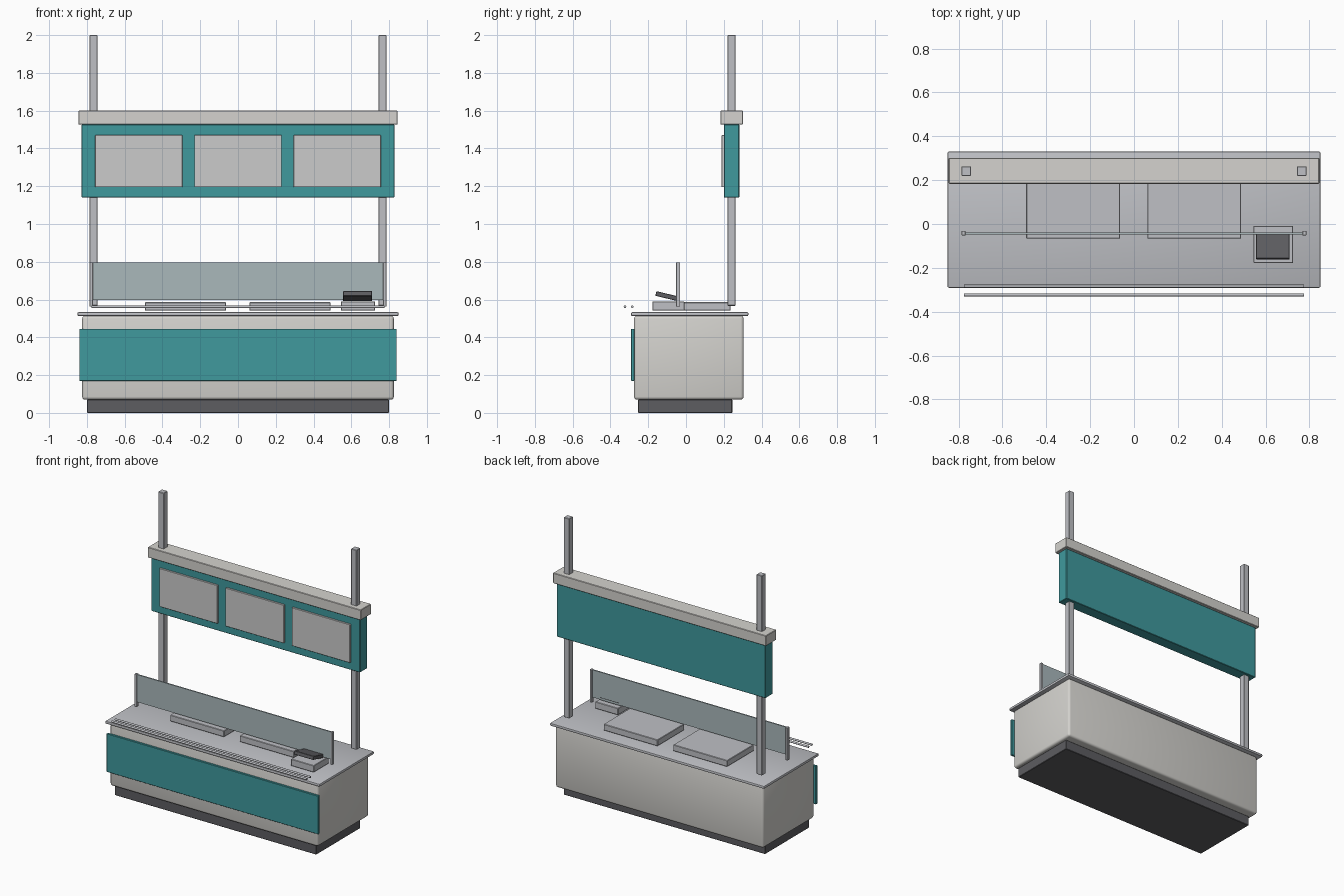
import bpy, bmesh, math

if "Cube" in bpy.data.objects:
    bpy.data.objects.remove(bpy.data.objects["Cube"])


def material(name, rgb):
    m = bpy.data.materials.new(name)
    m.diffuse_color = (*rgb, 1)
    m.use_nodes = True
    m.node_tree.nodes["Principled BSDF"].inputs["Base Color"].default_value = m.diffuse_color
    return m


TEAL = material("teal", (0.05, 0.32, 0.34))
CREAM = material("warm_white", (0.66, 0.65, 0.62))
PANEL = material("menu_white", (0.70, 0.70, 0.67))
DARK = material("charcoal", (0.11, 0.11, 0.12))
STEEL = material("steel", (0.52, 0.53, 0.56))
GLASS = material("glass", (0.40, 0.48, 0.50))


def finish(ob, mat):
    ob.data.materials.append(mat)
    bpy.ops.object.select_all(action='DESELECT')
    ob.select_set(True)
    bpy.context.view_layer.objects.active = ob
    bpy.ops.object.shade_smooth_by_angle(angle=math.radians(35))


def box(name, x, y, z, mat, bevel=0.003, segments=1, tilt=0.0):
    """Box from (min, max) ranges, with bevelled edges."""
    bpy.ops.mesh.primitive_cube_add(
        size=1, location=[(a + b) / 2 for a, b in (x, y, z)])
    ob = bpy.context.object
    ob.name = name
    bm = bmesh.new()
    bm.from_mesh(ob.data)
    bmesh.ops.scale(bm, vec=[b - a for a, b in (x, y, z)], verts=bm.verts)
    if bevel:
        bmesh.ops.bevel(bm, geom=bm.edges[:], offset=bevel, segments=segments,
                        profile=0.5, affect='EDGES')
    bm.to_mesh(ob.data)
    bm.free()
    ob.rotation_euler.x = tilt
    finish(ob, mat)
    return ob


# Counter: plinth, rounded body, worktop and coloured front
box("plinth", (-.80, .80), (-.255, .245), (0, .07), DARK)
box("counter_body", (-.825, .825), (-.275, .305), (.07, .515), CREAM, .016, 3)
box("worktop", (-.85, .85), (-.291, .33), (.513, .533), STEEL, .006, 2)
box("front_panel", (-.84, .84), (-.29, -.273), (.17, .445), TEAL, .002)

# Tray rails in front of the worktop
for i, y in enumerate((-.323, -.284)):
    bpy.ops.mesh.primitive_cylinder_add(
        vertices=16, radius=.007, depth=1.55, location=(0, y, .562),
        rotation=(0, math.pi / 2, 0))
    rail = bpy.context.object
    rail.name = f"tray_rail_{i + 1}"
    finish(rail, STEEL)

# Serving trays on the worktop
for side, x in (("left", -.278), ("right", .275)):
    box(f"serving_tray_{side}", (x - .214, x + .214), (-.067, .236),
        (.541, .586), STEEL)

# Till with a tilted dark screen
box("till_base", (.545, .726), (-.178, -.008), (.541, .59), STEEL)
box("till_screen", (.557, .71), (-.161, -.039), (.6055, .6305), DARK,
    .002, 1, tilt=-.24)

# Glass guard with end posts
box("glass_guard", (-.785, .785), (-.048, -.039), (.598, .795), GLASS, 0)
for side, s in (("left", -1), ("right", 1)):
    box(f"guard_post_{side}", (s * .777 - .009, s * .777 + .009),
        (-.052, -.031), (.562, .797), STEEL, .002)
    # Tall uprights carrying the sign
    box(f"upright_{side}", (s * .765 - .022, s * .765 + .022),
        (.219, .263), (.567, 2.0), STEEL)

# Overhead sign: board, cap and three menu panels
box("sign_board", (-.828, .828), (.20, .282), (1.14, 1.526), TEAL)
box("sign_cap", (-.845, .845), (.183, .301), (1.526, 1.60), CREAM)
for i in range(3):
    x = (i - 1) * .526
    box(f"menu_panel_{i + 1}", (x - .231, x + .231), (.188, .202),
        (1.195, 1.47), PANEL, .002)
